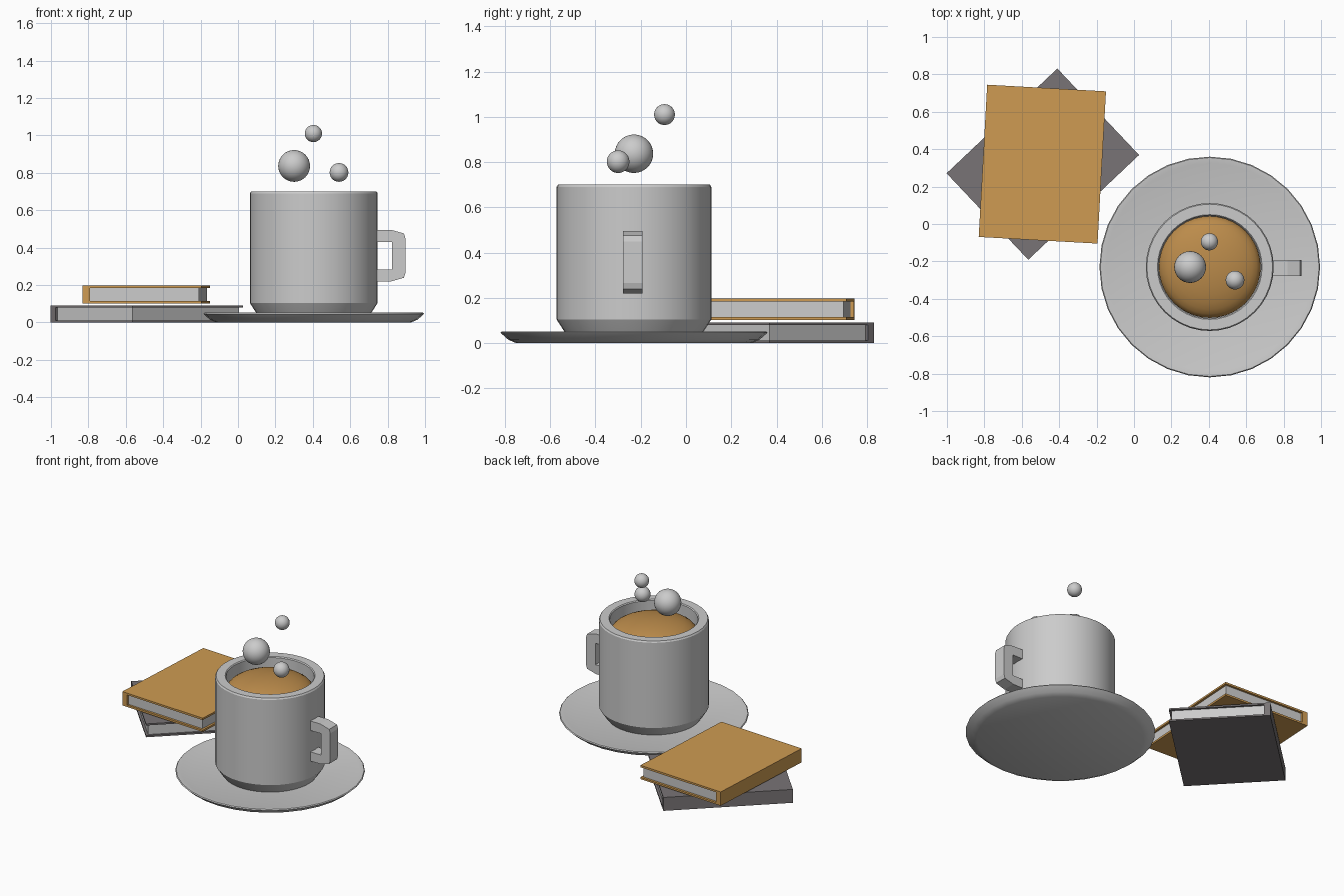
import bpy, bmesh, math
from mathutils import Matrix, Vector

if "Cube" in bpy.data.objects:
    bpy.data.objects.remove(bpy.data.objects["Cube"])

CX, CY = 0.405, -0.23  # shared axis of saucer and cup


def material(name, rgb):
    m = bpy.data.materials.new(name)
    m.diffuse_color = (*rgb, 1)
    m.use_nodes = True
    m.node_tree.nodes["Principled BSDF"].inputs["Base Color"].default_value = m.diffuse_color
    return m


BROWN = material("brown_cover", (0.62, 0.33, 0.085))
DARK = material("dark_cover", (0.19, 0.175, 0.18))
COFFEE = material("coffee_brown", (0.50, 0.26, 0.07))


def finish(name, bm, mat=None, angle=None):
    bmesh.ops.recalc_face_normals(bm, faces=bm.faces)
    me = bpy.data.meshes.new(name)
    bm.to_mesh(me)
    bm.free()
    ob = bpy.data.objects.new(name, me)
    bpy.context.collection.objects.link(ob)
    if mat:
        me.materials.append(mat)
    if angle:
        bpy.ops.object.select_all(action='DESELECT')
        ob.select_set(True)
        bpy.context.view_layer.objects.active = ob
        bpy.ops.object.shade_smooth_by_angle(angle=math.radians(angle))
    return ob


def lathe(name, profile, steps=32, mat=None, angle=30):
    """Spin an (r, z) profile about the cup axis; it starts and ends on the axis."""
    bm = bmesh.new()
    vs = [bm.verts.new((CX + r, CY, z)) for r, z in profile]
    es = [bm.edges.new(p) for p in zip(vs, vs[1:])]
    bmesh.ops.spin(bm, geom=vs + es, cent=(CX, CY, 0), axis=(0, 0, 1),
                   angle=2 * math.pi, steps=steps, use_merge=True)
    bmesh.ops.remove_doubles(bm, verts=bm.verts, dist=1e-5)
    return finish(name, bm, mat, angle)


def prism(name, outline, depth, matrix, mat=None):
    """Extrude a closed (x, z) outline along y, centred, then place it."""
    bm = bmesh.new()
    f = bm.faces.new([bm.verts.new((x, -depth / 2, z)) for x, z in outline])
    ext = bmesh.ops.extrude_face_region(bm, geom=[f])
    bmesh.ops.translate(bm, vec=(0, depth, 0),
                        verts=[v for v in ext["geom"] if isinstance(v, bmesh.types.BMVert)])
    bm.transform(matrix)
    return finish(name, bm, mat)


# Saucer
lathe("saucer", [(0, 0), (0.52, 0), (0.555, 0.015), (0.59, 0.046), (0.585, 0.052),
                 (0.555, 0.05), (0.495, 0.035), (0, 0.035)])

# Cup with hollow inside
lathe("cup", [(0, 0.035), (0.295, 0.035), (0.31, 0.055), (0.342, 0.105), (0.342, 0.69),
              (0.336, 0.70), (0.28, 0.70), (0.274, 0.694), (0.274, 0.14),
              (0.25, 0.10), (0, 0.10)], steps=40)

# Domed coffee surface
dome = [(0.272 * math.sin(t), 0.60 + 0.095 * math.cos(t))
        for t in (i * math.pi / 16 for i in range(9))]
dome[0] = (0, 0.695)
lathe("coffee", dome + [(0.272, 0.57), (0, 0.57)], steps=40, mat=COFFEE)

# Handle: squared C shape with cut outer corners
prism("cup_handle",
      [(0.735, 0.495), (0.82, 0.495), (0.887, 0.476), (0.895, 0.45), (0.895, 0.265),
       (0.887, 0.239), (0.82, 0.22), (0.735, 0.22), (0.735, 0.283), (0.823, 0.283),
       (0.823, 0.43), (0.735, 0.43)],
      0.085, Matrix.Translation((0, -0.235, 0)))

# Steam puffs
for i, (x, y, z, r) in enumerate([(0.30, -0.23, 0.837, 0.085), (0.54, -0.30, 0.802, 0.05),
                                  (0.403, -0.095, 1.01, 0.046)]):
    bm = bmesh.new()
    bmesh.ops.create_uvsphere(bm, u_segments=32, v_segments=16, radius=r)
    bmesh.ops.translate(bm, verts=bm.verts, vec=(x, y, z))
    finish(f"steam_puff_{i + 1}", bm, angle=60)


def book(name, centre, turn, z0, z1, t, mat):
    """Wrapped cover with its spine on local -x, plus a page block."""
    w, l, spine, inset = 0.318, 0.815, 0.038, 0.015
    place = Matrix.Translation(Vector((*centre, 0))) @ Matrix.Rotation(math.radians(turn), 4, 'Z')
    prism(name + "_cover",
          [(-w, z0), (w, z0), (w, z0 + t), (-w + spine, z0 + t),
           (-w + spine, z1 - t), (w, z1 - t), (w, z1), (-w, z1)], l, place, mat)
    a, b = -w + spine, w - inset
    prism(name + "_pages", [(a, z0 + t), (b, z0 + t), (b, z1 - t), (a, z1 - t)],
          l - 2 * inset, place)


book("lower_book", (-0.4875, 0.32), -46.6, 0.0, 0.092, 0.011, DARK)
book("upper_book", (-0.49, 0.32), -3.2, 0.102, 0.197, 0.013, BROWN)
